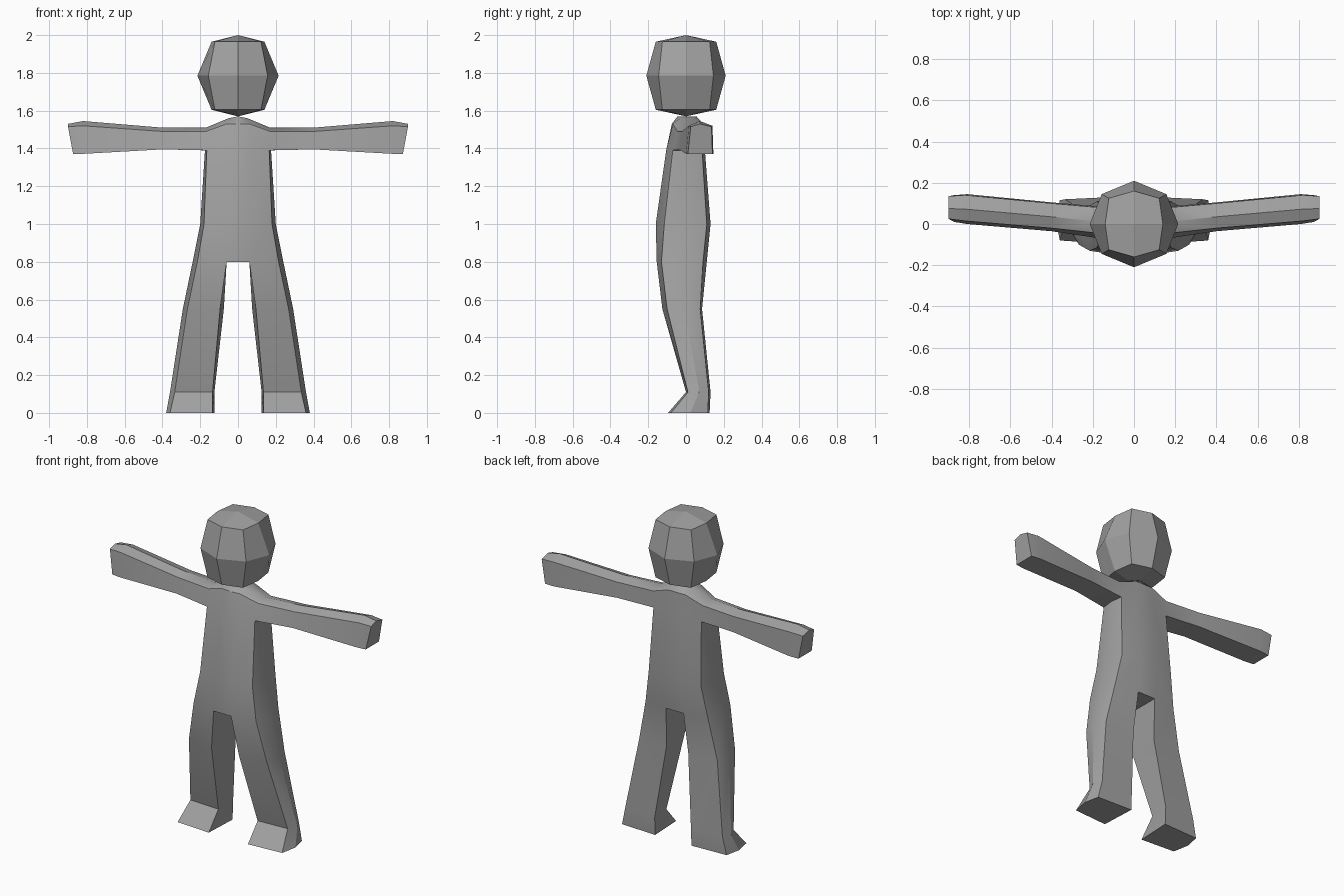
import bpy, bmesh
from mathutils import Matrix

cube = bpy.data.objects.get("Cube")
if cube:
    bpy.data.objects.remove(cube, do_unlink=True)

grey = bpy.data.materials.new("plain_grey")
grey.use_nodes = True
colour = (0.36, 0.36, 0.36, 1)
grey.diffuse_color = colour
grey.node_tree.nodes["Principled BSDF"].inputs["Base Color"].default_value = colour


def finish(bm, name):
    """Turn a bmesh into a named grey object."""
    bmesh.ops.recalc_face_normals(bm, faces=bm.faces)
    mesh = bpy.data.meshes.new(name)
    bm.to_mesh(mesh)
    bm.free()
    mesh.materials.append(grey)
    obj = bpy.data.objects.new(name, mesh)
    bpy.context.collection.objects.link(obj)
    return obj


def verts(bm, points):
    return [bm.verts.new(p) for p in points]


def bridge(bm, a, b, closed=True, skip=()):
    """Join two rows of vertices with quads."""
    count = len(a)
    for i in range(count if closed else count - 1):
        if i not in skip:
            j = (i + 1) % count
            bm.faces.new((a[i], a[j], b[j], b[i]))


def torso_ring(bm, z, corner, ridge, front, front_side, back_side, back):
    """Half ring from the front centre line round the side to the back."""
    inner = 0.06
    return verts(bm, [(0, front, z), (inner, front, z), (corner, front_side, z),
                      (ridge, (front_side + back_side) / 2, z),
                      (corner, back_side, z), (inner, back, z), (0, back, z)])


def leg_ring(bm, z, front_in, back_in, corner, ridge, front, front_side, back):
    return verts(bm, [(front_in, front, z), (corner, front_side, z),
                      (ridge, (front_side + back) / 2, z),
                      (corner, back - 0.01, z), (back_in, back, z)])


def arm_ring(bm, low_x, high_x, front, back, bottom, top, crown):
    mid = (front + back) / 2
    return verts(bm, [(low_x, front, bottom), (low_x, mid, bottom), (low_x, back, bottom),
                      (high_x, back - 0.005, top), (high_x, mid, crown),
                      (high_x, front + 0.015, top)])


# Body: the left half, mirrored at the end
bm = bmesh.new()

# Torso
hips = torso_ring(bm, 0.80, 0.215, 0.24, -0.155, -0.13, 0.09, 0.11)
waist = torso_ring(bm, 1.0, 0.18, 0.20, -0.16, -0.115, 0.11, 0.13)
chest = torso_ring(bm, 1.39, 0.165, 0.175, -0.105, -0.07, 0.085, 0.10)
shoulder = verts(bm, [(0, -0.075, 1.53), (0.06, -0.07, 1.53), (0.17, -0.045, 1.49),
                      (0.17, 0.01, 1.51), (0.17, 0.08, 1.49),
                      (0.06, 0.09, 1.53), (0, 0.09, 1.53)])
bridge(bm, hips, waist, closed=False)
bridge(bm, waist, chest, closed=False)
bridge(bm, chest, shoulder, closed=False, skip=(2, 3))  # opening for the arm
bm.faces.new((hips[0], hips[1], hips[5], hips[6]))      # crotch

# Neck and shoulder tops
neck = verts(bm, [(0, -0.045, 1.57), (0.05, -0.03, 1.56), (0.05, 0.04, 1.56), (0, 0.055, 1.57)])
s = shoulder
for face in ((s[0], s[1], neck[1], neck[0]), (s[1], s[2], s[3], neck[1]),
             (neck[1], s[3], neck[2]), (s[3], s[4], s[5], neck[2]),
             (s[5], s[6], neck[3], neck[2]), neck):
    bm.faces.new(face)

# Arm
arm = [chest[2:5] + [s[4], s[3], s[2]],
       arm_ring(bm, 0.40, 0.40, -0.035, 0.105, 1.395, 1.49, 1.51),
       arm_ring(bm, 0.81, 0.82, 0.0, 0.145, 1.372, 1.52, 1.545),
       arm_ring(bm, 0.873, 0.90, 0.01, 0.14, 1.37, 1.515, 1.53)]
for a, b in zip(arm, arm[1:]):
    bridge(bm, a, b)
bm.faces.new(arm[-1])

# Leg and foot
leg = [hips[1:6],
       leg_ring(bm, 0.55, 0.095, 0.075, 0.268, 0.292, -0.125, -0.10, 0.085),
       leg_ring(bm, 0.11, 0.135, 0.125, 0.335, 0.36, 0.0, 0.01, 0.13),
       leg_ring(bm, 0, 0.135, 0.125, 0.36, 0.38, -0.095, -0.08, 0.125)]
for a, b in zip(leg, leg[1:]):
    bridge(bm, a, b)
bm.faces.new(leg[-1])

bmesh.ops.mirror(bm, geom=bm.verts[:] + bm.edges[:] + bm.faces[:],
                 matrix=Matrix.Identity(4), merge_dist=0.001, axis='X')
body = finish(bm, "body")
bpy.ops.object.select_all(action='DESELECT')
body.select_set(True)
bpy.context.view_layer.objects.active = body
bpy.ops.object.shade_smooth_by_angle()

# Head: a faceted ball of 24 quads
bm = bmesh.new()
centre = 1.785


def head_ring(height, side, face, diag_x, diag_y):
    z = centre + height
    return verts(bm, [(side, 0, z), (diag_x, diag_y, z), (0, face, z), (-diag_x, diag_y, z),
                      (-side, 0, z), (-diag_x, -diag_y, z), (0, -face, z), (diag_x, -diag_y, z)])


middle = head_ring(0, 0.215, 0.21, 0.157, 0.145)
for sign in (1, -1):
    ring = head_ring(0.18 * sign, 0.14, 0.16, 0.122, 0.125)
    tip = bm.verts.new((0, 0, centre + 0.215 * sign))
    bridge(bm, middle, ring)
    for i in range(0, 8, 2):
        bm.faces.new((tip, ring[i], ring[i + 1], ring[(i + 2) % 8]))
finish(bm, "head")
